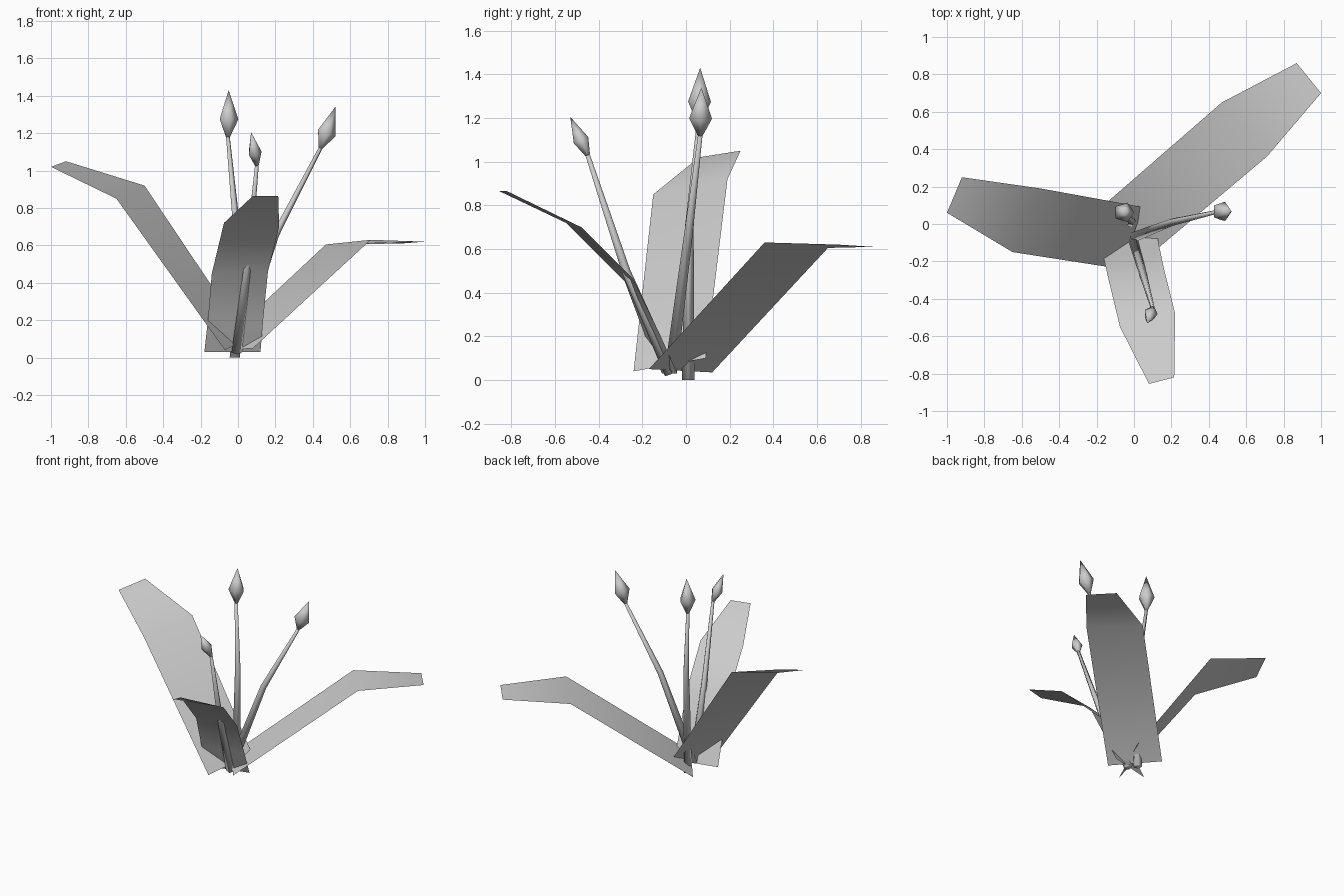
import bpy, bmesh, math
from mathutils import Vector

cube = bpy.data.objects.get("Cube")
if cube:
    bpy.data.objects.remove(cube, do_unlink=True)

# One plain grey for the whole plant
grey = bpy.data.materials.new("plain_grey")
grey.use_nodes = True
colour = (0.6, 0.6, 0.6, 1)
grey.diffuse_color = colour
grey.node_tree.nodes["Principled BSDF"].inputs["Base Color"].default_value = colour


def finish(name, bm):
    for face in bm.faces:
        face.smooth = True
    mesh = bpy.data.meshes.new(name)
    bm.to_mesh(mesh)
    bm.free()
    mesh.materials.append(grey)
    obj = bpy.data.objects.new(name, mesh)
    bpy.context.collection.objects.link(obj)


def leaf(name, rows):
    """Thin blade: each row is its left and right edge point, base to tip."""
    bm = bmesh.new()
    pairs = [[bm.verts.new(p) for p in row] for row in rows]
    for (a, b), (c, d) in zip(pairs, pairs[1:]):
        face = bm.faces.new((a, b, d, c))
        face.normal_update()
        if face.normal.z < 0:
            face.normal_flip()
    finish(name, bm)


def tube(name, path, radii, sides=5):
    """Rings lofted along a path; a zero radius closes to a point."""
    bm = bmesh.new()
    path = [Vector(p) for p in path]
    rings = []
    for i, (p, r) in enumerate(zip(path, radii)):
        along = path[min(i + 1, len(path) - 1)] - path[max(i - 1, 0)]
        turn = Vector((0, 0, 1)).rotation_difference(along)
        ring = []
        for k in range(sides):
            a = math.tau * k / sides
            ring.append(bm.verts.new(p + turn @ Vector((r * math.cos(a), r * math.sin(a), 0))))
        rings.append(ring)
    for low, high in zip(rings, rings[1:]):
        for k in range(sides):
            n = (k + 1) % sides
            bm.faces.new((low[k], low[n], high[n], high[k]))
    bm.faces.new(rings[0][::-1])
    bm.faces.new(rings[-1])
    bmesh.ops.remove_doubles(bm, verts=bm.verts, dist=0.0005)
    finish(name, bm)


def flower(name, path, tip, width):
    """Bent tapering stem with a pointed bud on its end."""
    tube(name + "_stem", path, (0.03, 0.021, 0.011))
    base, tip = Vector(path[-1]), Vector(tip)
    tube(name + "_bud", (base, base.lerp(tip, 0.38), tip), (0.012, width, 0))


# Leaves
leaf("right_leaf", [
    ((-0.07, -0.24, 0.04), (0.05, 0.09, 0.10)),
    ((-0.65, -0.15, 0.85), (-0.50, 0.19, 0.92)),
    ((-1.0, 0.06, 1.02), (-0.92, 0.25, 1.05))])
leaf("back_left_leaf", [
    ((-0.14, 0.12, 0.035), (0.08, -0.17, 0.05)),
    ((0.47, 0.65, 0.605), (0.71, 0.36, 0.63)),
    ((0.87, 0.86, 0.61), (1.0, 0.70, 0.62))])
leaf("front_leaf", [
    ((-0.18, -0.11, 0.03), (0.12, -0.04, 0.03)),
    ((-0.16, -0.19, 0.21), (0.135, -0.12, 0.21)),
    ((-0.14, -0.28, 0.45), (0.16, -0.24, 0.46)),
    ((-0.075, -0.55, 0.72), (0.22, -0.48, 0.70)),
    ((0.08, -0.855, 0.865), (0.215, -0.82, 0.865))])

# Flowers
flower("middle_flower", [(-0.02, 0.01, 0), (-0.01, 0.015, 0.7), (-0.055, 0.06, 1.18)],
       (-0.05, 0.065, 1.43), 0.055)
flower("left_flower", [(-0.01, -0.07, 0.04), (0.20, 0.01, 0.66), (0.44, 0.065, 1.12)],
       (0.52, 0.07, 1.34), 0.055)
flower("front_flower", [(-0.01, -0.07, 0.03), (0.05, -0.275, 0.5), (0.10, -0.45, 1.03)],
       (0.07, -0.53, 1.205), 0.038)
